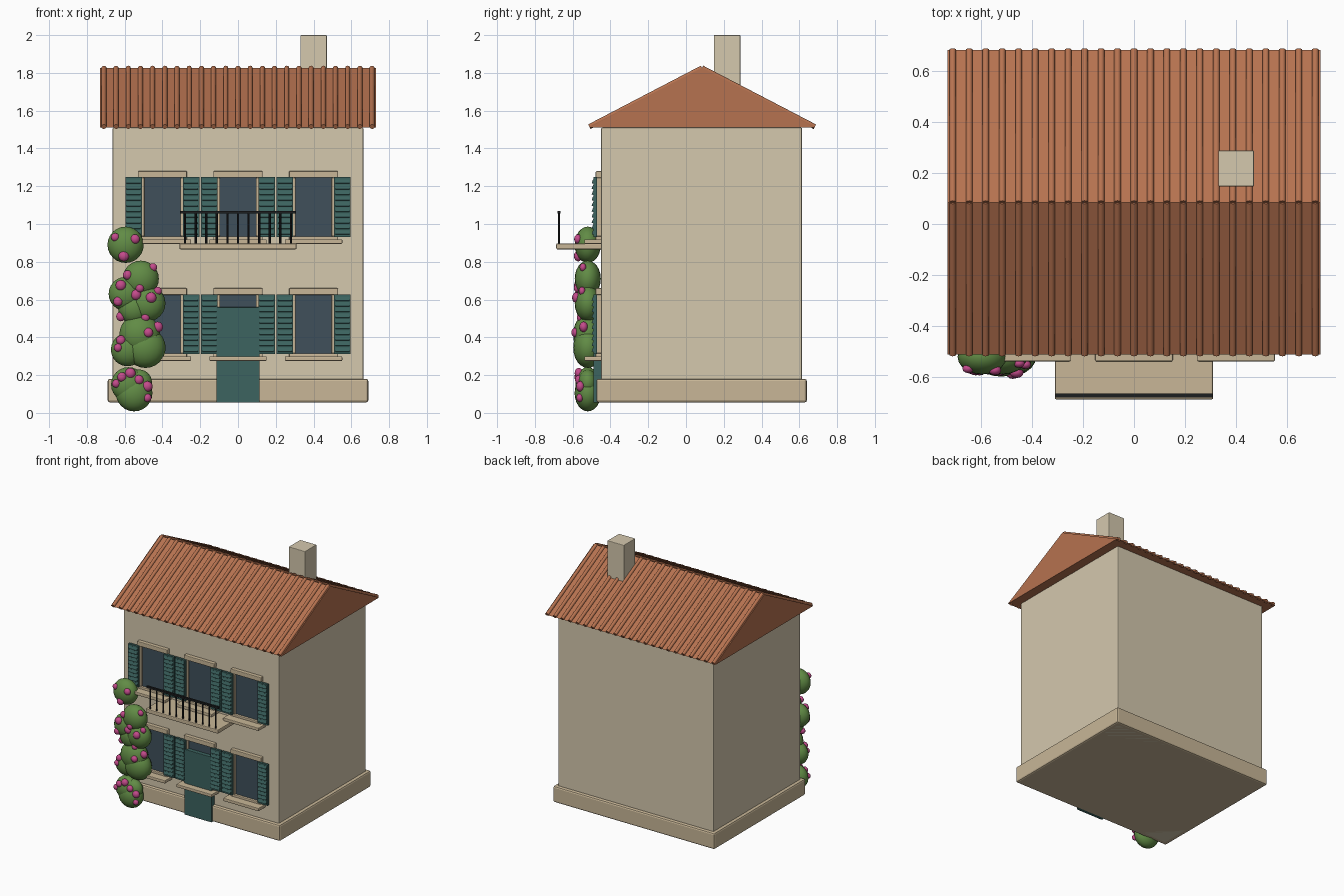
import bpy, bmesh, math
from mathutils import Matrix, Vector

if "Cube" in bpy.data.objects:
    bpy.data.objects.remove(bpy.data.objects["Cube"])


def mat(name, r, g, b):
    m = bpy.data.materials.new(name)
    m.diffuse_color = (r, g, b, 1)
    m.use_nodes = True
    m.node_tree.nodes["Principled BSDF"].inputs["Base Color"].default_value = m.diffuse_color
    return m


PLASTER = mat("plaster", .66, .58, .42)
STONE = mat("stone", .58, .47, .31)
TILE = mat("terracotta", .47, .17, .08)
TEAL = mat("teal_paint", .045, .125, .115)
GLASS = mat("glass", .05, .08, .105)
IRON = mat("iron", .012, .013, .014)
LEAF = mat("leaf", .12, .26, .06)
PINK = mat("blossom", .55, .07, .26)


def finish(name, bm, material, bevel=0, smooth=False):
    bmesh.ops.recalc_face_normals(bm, faces=bm.faces)
    me = bpy.data.meshes.new(name)
    bm.to_mesh(me)
    bm.free()
    me.materials.append(material)
    ob = bpy.data.objects.new(name, me)
    bpy.context.collection.objects.link(ob)
    if bevel:
        mod = ob.modifiers.new("bevel", "BEVEL")
        mod.width, mod.segments = bevel, 2
    if smooth:
        bpy.ops.object.select_all(action='DESELECT')
        ob.select_set(True)
        bpy.context.view_layer.objects.active = ob
        bpy.ops.object.shade_smooth_by_angle(angle=math.radians(40))
    return ob


def add_box(bm, x0, x1, y0, y1, z0, z1, tilt=0):
    c = Vector(((x0 + x1) / 2, (y0 + y1) / 2, (z0 + z1) / 2))
    m = (Matrix.Translation(c) @ Matrix.Rotation(tilt, 4, 'X')
         @ Matrix.Diagonal((x1 - x0, y1 - y0, z1 - z0, 1)))
    bmesh.ops.create_cube(bm, size=1, matrix=m)


def box(name, material, dims, bevel=0):
    bm = bmesh.new()
    add_box(bm, *dims)
    return finish(name, bm, material, bevel)


def add_rod(bm, a, b, r, n=8):
    a, b = Vector(a), Vector(b)
    d = b - a
    m = Matrix.Translation((a + b) / 2) @ d.to_track_quat('Z', 'Y').to_matrix().to_4x4()
    bmesh.ops.create_cone(bm, cap_ends=True, segments=n, radius1=r, radius2=r,
                          depth=d.length, matrix=m)


# walls, plinth, chimney
box("walls", PLASTER, (-.665, .665, -.45, .615, .055, 1.51), .008)
box("plinth", STONE, (-.69, .69, -.475, .64, .055, .18), .012)
box("chimney", PLASTER, (.33, .47, .147, .288, 1.5, 2.0), .004)

# roof prism
YC, HALF, EAVE, RIDGE = .085, .597, 1.511, 1.826
bm = bmesh.new()
ends = [[bm.verts.new((x, y, z)) for y, z in
         ((YC - HALF, EAVE), (YC + HALF, EAVE), (YC, RIDGE))] for x in (-.73, .73)]
for e in ends:
    bm.faces.new(e)
for i in range(3):
    j = (i + 1) % 3
    bm.faces.new((ends[0][i], ends[0][j], ends[1][j], ends[1][i]))
finish("roof", bm, TILE)

# tile ribs down both slopes
bm = bmesh.new()
for i in range(23):
    x = -.71 + i * 1.42 / 22
    for s in (-1, 1):
        add_rod(bm, (x, YC + s * HALF, EAVE + .004), (x, YC, RIDGE), .0135, 10)
finish("roof_tile_ribs", bm, TILE, smooth=True)


# one window: frame, glass, sill and louvred shutters
def window(tag, cx, cz):
    bm = bmesh.new()
    for s in (-1, 1):
        xa, xb = sorted((cx + s * .095, cx + s * .13))
        add_box(bm, xa, xb, -.475, -.44, cz - .155, cz + .155)
        za, zb = sorted((cz + s * .155, cz + s * .19))
        add_box(bm, cx - .13, cx + .13, -.478, -.44, za, zb)
    finish("window_frame_" + tag, bm, STONE, .005)
    box("window_glass_" + tag, GLASS, (cx - .1, cx + .1, -.46, -.44, cz - .16, cz + .16))
    box("window_sill_" + tag, STONE, (cx - .152, cx + .152, -.538, -.44, cz - .195, cz - .171), .005)
    for side, s in (("left", -1), ("right", 1)):
        bm = bmesh.new()
        x = cx + s * .152
        add_box(bm, x - .044, x + .044, -.49, -.472, cz - .158, cz + .158)
        for k in range(10):
            z = cz - .135 + k * .03
            add_box(bm, x - .037, x + .037, -.496, -.487, z - .011, z + .011, math.radians(-20))
        finish("shutter_%s_%s" % (side, tag), bm, TEAL)


for floor, cz in (("lower", .47), ("upper", 1.09)):
    for col, cx in (("left", -.4), ("middle", 0), ("right", .4)):
        window(floor + "_" + col, cx, cz)

# door
box("door", TEAL, (-.115, .115, -.49, -.44, .055, .56), .003)

# balcony slab and railing
box("balcony_slab", STONE, (-.31, .31, -.687, -.44, .866, .897), .006)
bm = bmesh.new()
add_box(bm, -.308, .308, -.68, -.664, 1.055, 1.069)
for i in range(11):
    x = -.28 + i * .056
    add_rod(bm, (x, -.672, .89), (x, -.672, 1.06), .006)
finish("balcony_railing", bm, IRON)

# climbing plant: flattened foliage balls (x, z, radius)
BALLS = [(-.595, .89, .096), (-.515, .71, .096), (-.595, .63, .09), (-.48, .58, .096),
         (-.55, .555, .085), (-.52, .415, .108), (-.585, .335, .088), (-.49, .345, .107),
         (-.58, .15, .092), (-.55, .105, .097), (-.525, .16, .07)]
FLAT, PY = .72, -.52


def add_ball(bm, x, y, z, r, u, flat):
    bmesh.ops.create_uvsphere(bm, u_segments=u, v_segments=u // 2 + 2, radius=r,
                              matrix=Matrix.Translation((x, y, z)) @ Matrix.Diagonal((1, flat, 1, 1)))


bm = bmesh.new()
for x, z, r in BALLS:
    add_ball(bm, x, PY, z, r, 20, FLAT)
finish("climbing_plant_foliage", bm, LEAF, smooth=True)

# blossoms set on the foliage surface (x, z)
SPOTS = [(-.65, .93), (-.545, .92), (-.605, .83), (-.45, .77), (-.585, .73), (-.62, .675),
         (-.52, .66), (-.635, .59), (-.46, .61), (-.425, .645), (-.62, .51), (-.54, .625),
         (-.49, .505), (-.475, .425), (-.425, .455), (-.635, .345), (-.62, .385),
         (-.57, .21), (-.645, .155), (-.525, .175), (-.48, .14), (-.48, .08), (-.615, .19)]
bm = bmesh.new()
for i, (x, z) in enumerate(SPOTS):
    depth = max(math.sqrt(max(0, r * r - (x - bx) ** 2 - (z - bz) ** 2)) for bx, bz, r in BALLS)
    add_ball(bm, x, PY - depth * FLAT * .95, z, .022 + .003 * (i % 3), 12, .8)
finish("climbing_plant_blossoms", bm, PINK, smooth=True)
